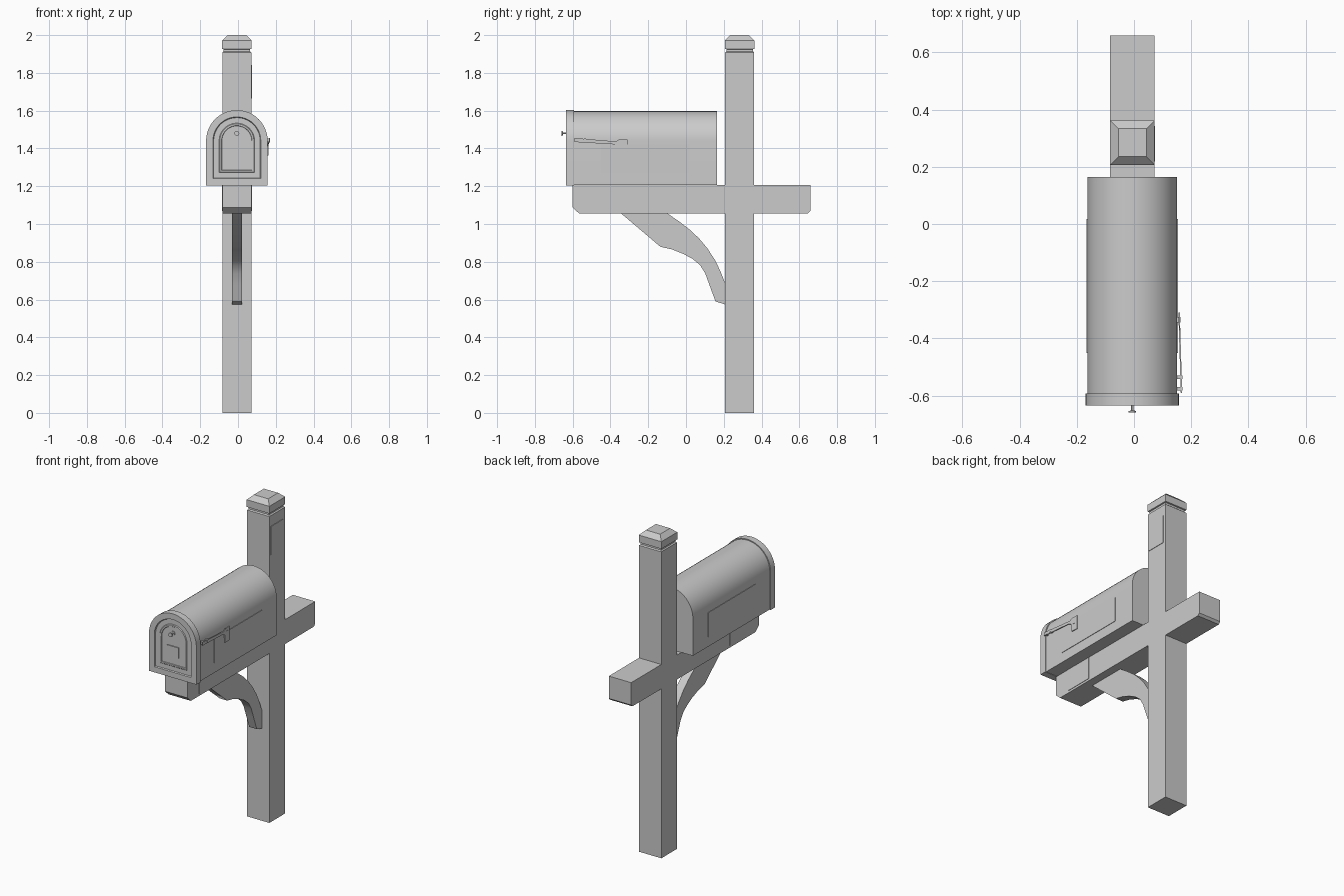
import bpy, bmesh, math
from mathutils import Vector

if "Cube" in bpy.data.objects:
    bpy.data.objects.remove(bpy.data.objects["Cube"])

CX = -0.006  # centre line of post and box


def finish(name, bm, smooth=False):
    bmesh.ops.recalc_face_normals(bm, faces=bm.faces)
    me = bpy.data.meshes.new(name)
    bm.to_mesh(me)
    bm.free()
    ob = bpy.data.objects.new(name, me)
    bpy.context.collection.objects.link(ob)
    if smooth:
        bpy.ops.object.select_all(action='DESELECT')
        ob.select_set(True)
        bpy.context.view_layer.objects.active = ob
        bpy.ops.object.shade_smooth_by_angle(angle=math.radians(30))
    return ob


def loft(name, sections, smooth=False):
    """Skin a list of equal-length closed loops and cap both ends."""
    bm = bmesh.new()
    rings = [[bm.verts.new(p) for p in s] for s in sections]
    n = len(rings[0])
    for a, b in zip(rings, rings[1:]):
        for i in range(n):
            j = (i + 1) % n
            bm.faces.new((a[i], a[j], b[j], b[i]))
    bm.faces.new(rings[0])
    bm.faces.new(rings[-1])
    return finish(name, bm, smooth)


def side_profile(name, pts, x0, x1, smooth=False):
    return loft(name, [[(x, y, z) for y, z in pts] for x in (x0, x1)], smooth)


def box(name, x0, x1, y0, y1, z0, z1):
    return side_profile(name, [(y0, z0), (y1, z0), (y1, z1), (y0, z1)], x0, x1)


def arch(half, bottom, y, spring=1.44, seg=24):
    pts = [(CX - half, y, bottom), (CX + half, y, bottom)]
    for i in range(seg + 1):
        a = math.pi * i / seg
        pts.append((CX + half * math.cos(a), y, spring + half * math.sin(a)))
    return pts


def square(half, z, cy=0.284):
    return [(CX + sx * half, cy + sy * half, z)
            for sx, sy in ((-1, -1), (1, -1), (1, 1), (-1, 1))]


def disc(radius, y, z, seg=16):
    return [(CX + radius * math.cos(2 * math.pi * i / seg), y,
             z + radius * math.sin(2 * math.pi * i / seg)) for i in range(seg)]


# Post with grooved neck and bevelled cap
loft("post", [square(h, z) for h, z in (
    (0.077, 0), (0.077, 1.908), (0.070, 1.914), (0.070, 1.925),
    (0.078, 1.927), (0.078, 1.972), (0.049, 2.0))])

# Horizontal arm, chamfered below at the front
side_profile("arm", [(-0.60, 1.207), (-0.60, 1.087), (-0.565, 1.055),
                     (0.645, 1.055), (0.658, 1.068), (0.658, 1.207)],
             CX - 0.077, CX + 0.077)

# Curved brace
side_profile("brace", [
    (-0.345, 1.057), (-0.135, 0.879), (-0.075, 0.866), (-0.015, 0.842),
    (0.035, 0.815), (0.075, 0.782), (0.102, 0.738), (0.125, 0.675),
    (0.156, 0.590), (0.208, 0.574), (0.208, 0.685), (0.182, 0.750),
    (0.156, 0.805), (0.114, 0.870), (0.070, 0.923), (0.02, 0.970),
    (-0.04, 1.016), (-0.10, 1.057)], CX - 0.026, CX + 0.026, True)

# Mailbox body
loft("mailbox_body", [arch(0.157, 1.207, y) for y in (-0.60, 0.165)], True)

# Door: rim, recessed band and raised centre panel
loft("mailbox_door", [arch(0.163 - o, 1.205 + o * 0.97, y) for o, y in (
    (0, -0.592), (0, -0.634), (0.036, -0.634), (0.040, -0.627),
    (0.069, -0.627), (0.073, -0.631), (0.082, -0.631), (0.084, -0.628))], True)

# Door label and knob
box("door_label", CX - 0.039, CX + 0.039, -0.634, -0.62, 1.335, 1.40)
loft("door_knob", [disc(r, y, 1.48) for r, y in (
    (0.013, -0.625), (0.013, -0.632), (0.004, -0.633), (0.004, -0.652),
    (0.013, -0.653), (0.013, -0.658))], True)

# Mirrored raised panels on the box and plates on the arm
for tag, s in (("left", -1), ("right", 1)):
    box("box_panel_" + tag, CX + s * 0.15, CX + s * 0.160,
        -0.45, 0.018, 1.268, 1.42)
    box("arm_plate_" + tag, CX + s * 0.07, CX + s * 0.080,
        -0.485, -0.31, 1.068, 1.205)

# Lowered flag: arm, hanging flag end and pivots
flag = [(-0.59, 1.455), (-0.37, 1.437), (-0.355, 1.447), (-0.31, 1.447),
        (-0.31, 1.362), (-0.357, 1.362), (-0.36, 1.412), (-0.385, 1.422),
        (-0.59, 1.434)]


def flag_x(y):
    return 0.155 + (-0.31 - y) * 0.03


loft("flag", [[(flag_x(y) + d, y, z) for y, z in flag] for d in (0, 0.005)])
for i, y in enumerate((-0.575, -0.535)):
    box(f"flag_pivot_{i + 1}", 0.145, 0.169, y - 0.006, y + 0.006, 1.435, 1.452)
box("flag_catch", 0.145, 0.162, -0.345, -0.325, 1.405, 1.43)

# Blank plate on the post
box("post_plate", CX + 0.07, CX + 0.080, 0.218, 0.342, 1.665, 1.842)
